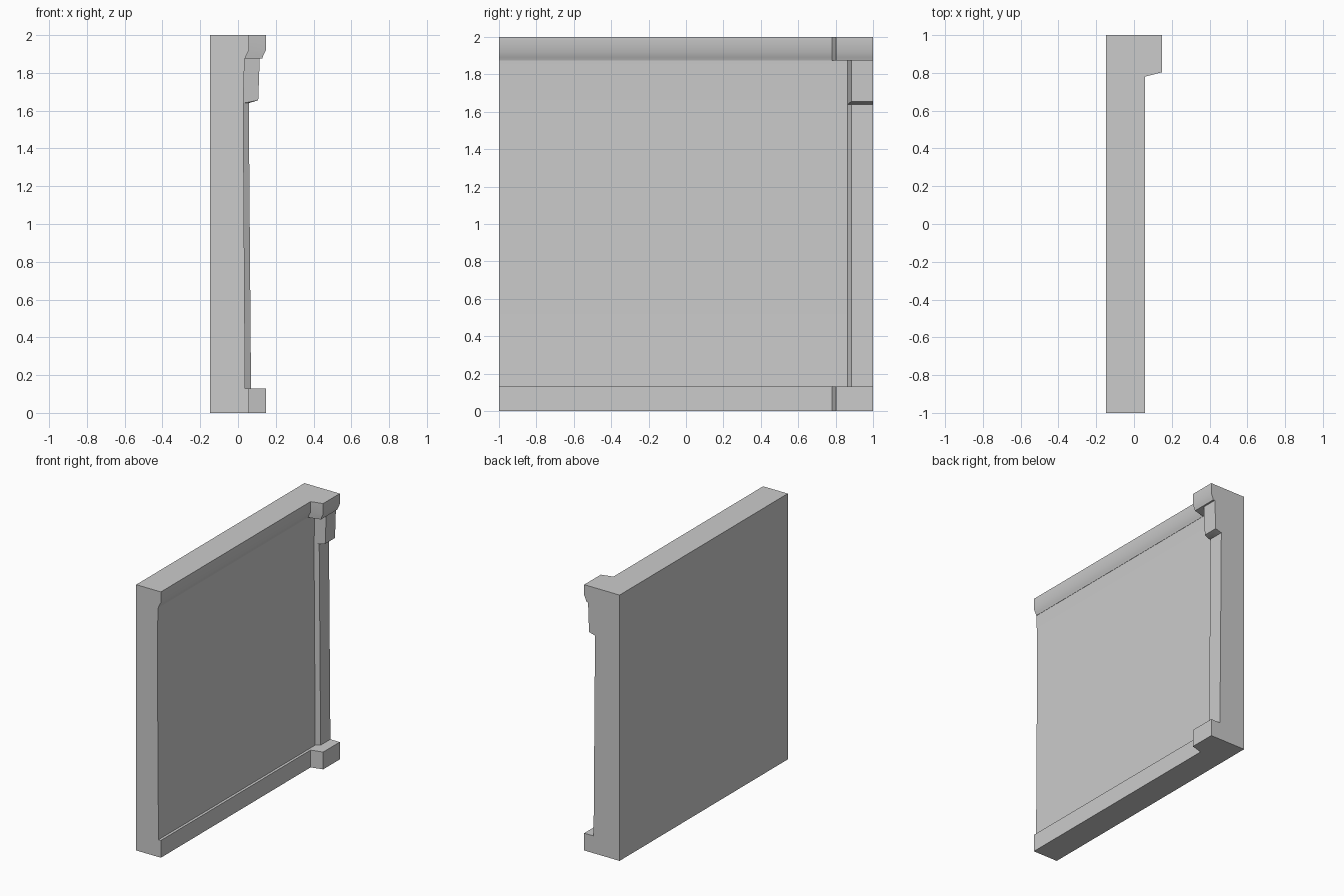
import bpy
import bmesh
import math

cube = bpy.data.objects.get("Cube")
if cube:
    bpy.data.objects.remove(cube)

stone = bpy.data.materials.new("grey stone")
stone.use_nodes = True
GREY = (0.6, 0.6, 0.6, 1)
stone.diffuse_color = GREY
stone.node_tree.nodes["Principled BSDF"].inputs["Base Color"].default_value = GREY

BACK = -0.147
WIDE, NARROW = (0.78, 0.803), (0.864, 0.884)   # splayed pilaster sides

# Levels going up: height of wall, height of pilaster, wall x, pilaster x, side
levels = [
    # base course and pilaster block
    (0, 0, 0.058, 0.147, WIDE),
    (0.13, 0.13, 0.058, 0.147, WIDE),
    # wall and tapering shaft
    (0.13, 0.13, 0.038, 0.069, NARROW),
    (1.64, 1.64, 0.028, 0.057, NARROW),
    # capital
    (1.64, 1.655, 0.028, 0.107, NARROW),
    (1.875, 1.875, 0.035, 0.115, NARROW),
    # coved cornice
    (1.875, 1.875, 0.037, 0.128, WIDE),
    (1.89, 1.89, 0.042, 0.133, WIDE),
    (1.905, 1.905, 0.050, 0.140, WIDE),
    (1.92, 1.92, 0.058, 0.147, WIDE),
    (2, 2, 0.058, 0.147, WIDE),
]

bm = bmesh.new()


def ring(z, z_front, wall, front, side):
    """Plan outline of the panel at one level."""
    inner, outer = side
    plan = [(BACK, -1, z), (wall, -1, z), (wall, inner, z),
            (front, outer, z_front), (front, 1, z_front), (BACK, 1, z)]
    return [bm.verts.new(p) for p in plan]


rings = [ring(*level) for level in levels]
for low, high in zip(rings, rings[1:]):
    for i in range(len(low)):
        j = (i + 1) % len(low)
        bm.faces.new((low[i], low[j], high[j], high[i]))
bm.faces.new(rings[0][::-1])
bm.faces.new(rings[-1])

# Weld the ledges and merge the flat back and ends into single faces
bmesh.ops.remove_doubles(bm, verts=bm.verts[:], dist=0.0001)
bmesh.ops.dissolve_limit(bm, angle_limit=math.radians(0.5),
                         verts=bm.verts[:], edges=bm.edges[:])
bmesh.ops.recalc_face_normals(bm, faces=bm.faces[:])

mesh = bpy.data.meshes.new("wall_panel_with_pilaster")
bm.to_mesh(mesh)
bm.free()
mesh.materials.append(stone)
panel = bpy.data.objects.new("wall_panel_with_pilaster", mesh)
bpy.context.scene.collection.objects.link(panel)
bpy.context.view_layer.objects.active = panel
panel.select_set(True)
bpy.ops.object.shade_smooth_by_angle(angle=math.radians(30))
